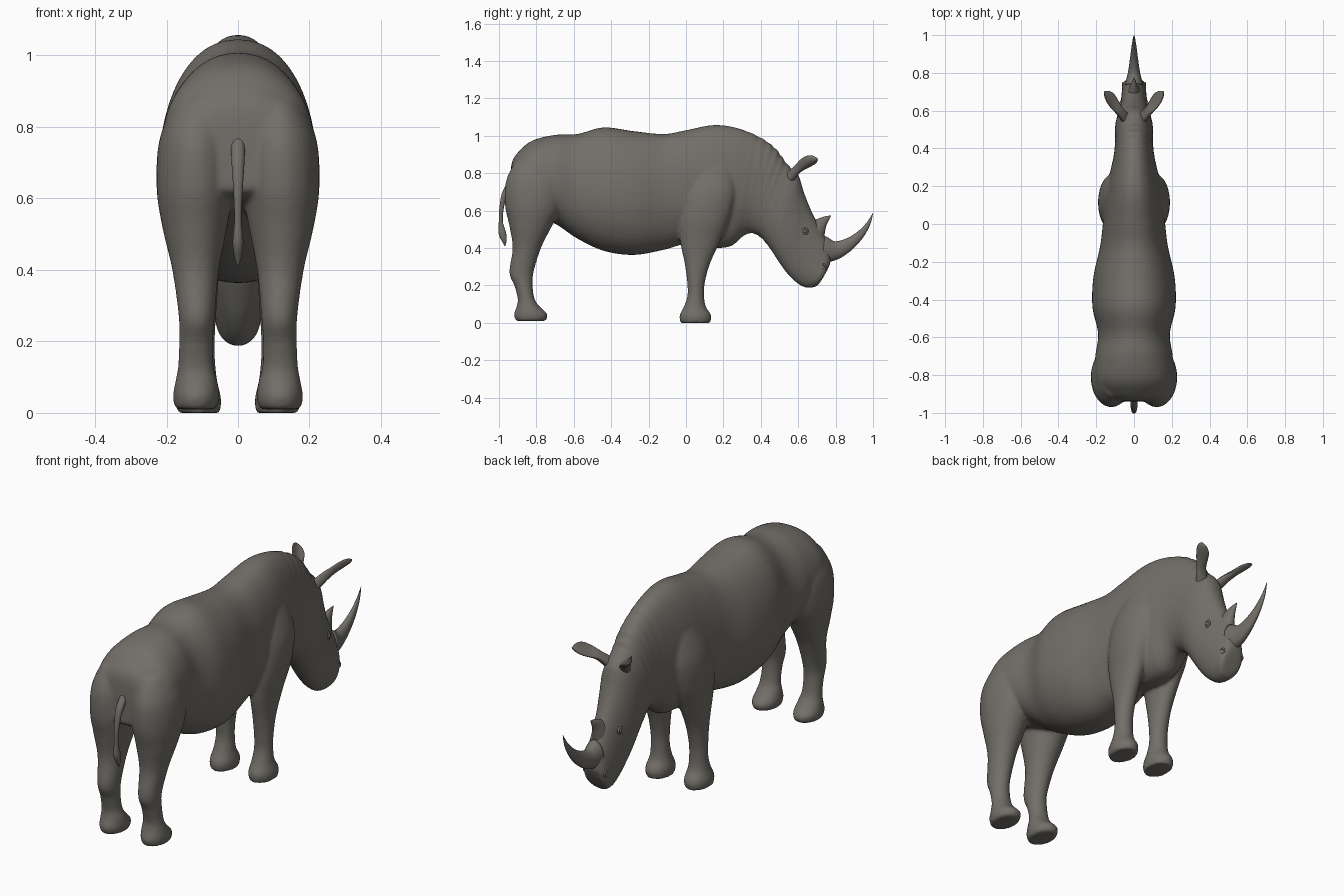
import bpy, bmesh
from math import sin, cos, pi
from mathutils import Vector

if "Cube" in bpy.data.objects:
    bpy.data.objects.remove(bpy.data.objects["Cube"], do_unlink=True)

HIDE = (0.17, 0.158, 0.14, 1)
hide = bpy.data.materials.new("grey brown hide")
hide.use_nodes = True
hide.diffuse_color = HIDE
hide.node_tree.nodes["Principled BSDF"].inputs["Base Color"].default_value = HIDE


def spline(rows, steps):
    """Catmull-Rom interpolation of rows of numbers."""
    out = []
    last = len(rows) - 1
    for i in range(last):
        a, b, c, d = (rows[max(0, min(last, i + k))] for k in (-1, 0, 1, 2))
        for s in range(steps):
            t = s / steps
            out.append([0.5 * (2 * q + (r - p) * t + (2 * p - 5 * q + 4 * r - w) * t ** 2
                               + (3 * q - p - 3 * r + w) * t ** 3)
                        for p, q, r, w in zip(a, b, c, d)])
    return out + [list(rows[-1])]


def loft(bm, rings):
    """Skin a list of point rings and cap both ends."""
    loops = [[bm.verts.new(p) for p in ring] for ring in rings]
    n = len(loops[0])
    for a, b in zip(loops, loops[1:]):
        for i in range(n):
            j = (i + 1) % n
            bm.faces.new((a[i], a[j], b[j], b[i]))
    bm.faces.new(loops[0])
    bm.faces.new(loops[-1][::-1])


def angles(n):
    return [2 * pi * i / n for i in range(n)]


def tube(bm, rows, ref, steps=5, n=20, cup=0.0):
    """Loft rows of x, y, z, half width, half thickness along their own path."""
    rows = spline(rows, steps)
    rings = []
    for i, (x, y, z, w, t) in enumerate(rows):
        tan = Vector(rows[min(i + 1, len(rows) - 1)][:3]) - Vector(rows[max(i - 1, 0)][:3])
        tan.normalize()
        side = (ref - tan * ref.dot(tan)).normalized()
        up = tan.cross(side)
        rings.append([Vector((x, y, z)) + side * w * cos(a)
                      + up * (t * sin(a) + cup * w * cos(a) ** 2) for a in angles(n)])
    loft(bm, rings)


def finish(name, bm):
    bmesh.ops.recalc_face_normals(bm, faces=bm.faces)
    mesh = bpy.data.meshes.new(name)
    bm.to_mesh(mesh)
    bm.free()
    mesh.materials.append(hide)
    mesh.shade_smooth()
    obj = bpy.data.objects.new(name, mesh)
    bpy.context.collection.objects.link(obj)
    return obj


# Torso, neck and head: top y, top z, bottom y, bottom z, half width
trunk = [
    (-.94, .76, -.94, .64, .05), (-.93, .86, -.935, .62, .13), (-.89, .92, -.9, .6, .18),
    (-.82, .975, -.82, .58, .21), (-.7, 1.005, -.7, .53, .205), (-.58, 1.01, -.58, .45, .19),
    (-.44, 1.045, -.44, .385, .22), (-.28, 1.025, -.28, .363, .215), (-.12, 1.01, -.12, .39, .18),
    (0, 1.03, 0, .42, .165), (.15, 1.058, .14, .4, .15), (.28, 1.04, .24, .41, .13),
    (.4, .99, .3, .46, .11), (.48, .93, .34, .48, .102), (.54, .85, .39, .465, .1),
    (.6, .79, .44, .41, .1), (.63, .7, .5, .32, .09), (.67, .6, .54, .265, .078),
    (.72, .5, .585, .22, .07), (.76, .42, .635, .19, .065), (.775, .34, .69, .192, .062),
    (.755, .28, .72, .22, .045)]

body = bmesh.new()
rings = []
for i, (ty, tz, by, bz, hw) in enumerate(spline(trunk, 8)):
    # Skin folds ripple over the neck
    k = i / 8
    fold = 1 + 0.022 * sin(2 * pi * k * 2) * max(0, 1 - abs(k - 13.4) / 2.4)
    top, bot = Vector((0, ty, tz)), Vector((0, by, bz))
    mid = bot.lerp(top, 0.45)
    ring = []
    for a in angles(48):
        c, s = cos(a), sin(a)
        x = hw * abs(c) ** 0.9 * (1 if c > 0 else -1)
        p = mid + ((top - mid) * s if s > 0 else (mid - bot) * s)
        ring.append(mid + (p + Vector((x, 0, 0)) - mid) * fold)
    rings.append(ring)
loft(body, rings)

# Legs: z, back y, front y, inner x, outer x
hind_leg = [
    (.01, -.91, -.75, .06, .175), (.045, -.92, -.74, .052, .182), (.09, -.905, -.785, .058, .175),
    (.13, -.9, -.81, .068, .168), (.2, -.918, -.82, .07, .165), (.27, -.945, -.815, .065, .166),
    (.4, -.927, -.775, .053, .184), (.52, -.945, -.715, .03, .212), (.63, -.968, -.66, .012, .228),
    (.76, -.962, -.65, .015, .221), (.87, -.91, -.68, .03, .18)]
front_leg = [
    (0, -.03, .13, .05, .17), (.04, -.035, .135, .047, .173), (.09, -.01, .105, .058, .16),
    (.15, .008, .097, .064, .154), (.22, .006, .102, .064, .154), (.32, -.008, .13, .058, .158),
    (.44, -.032, .185, .05, .17), (.56, -.033, .235, .045, .188), (.7, -.01, .265, .04, .185),
    (.84, .03, .25, .04, .14)]
for side in (1, -1):
    for leg in (hind_leg, front_leg):
        loft(body, [[Vector((side * ((x0 + x1) / 2 + (x1 - x0) / 2 * cos(a)),
                             (y0 + y1) / 2 + (y1 - y0) / 2 * sin(a), z)) for a in angles(28)]
                    for z, y0, y1, x0, x1 in spline(leg, 5)])

# Blend torso, head and legs into one skin
obj = finish("body", body)
remesh = obj.modifiers.new("skin", "REMESH")
remesh.mode = "VOXEL"
remesh.voxel_size = 0.009
remesh.use_smooth_shade = True
soften = obj.modifiers.new("soften", "SMOOTH")
soften.factor = 0.5
soften.iterations = 5

# Horns: y, z, radius
X = Vector((1, 0, 0))
horns = {
    "front_horn": [(.735, .39, .075), (.8, .388, .05), (.87, .42, .034), (.93, .47, .022),
                   (.975, .53, .011), (1, .587, .001)],
    "rear_horn": [(.69, .49, .06), (.722, .53, .034), (.75, .555, .017), (.776, .574, .001)]}
for name, path in horns.items():
    bm = bmesh.new()
    tube(bm, [(0, y, z, r * 0.65, r) for y, z, r in path], X)
    finish(name, bm)

# Tail with a tufted end
bm = bmesh.new()
tube(bm, [(0, -.92, .76, .02, .02), (0, -.965, .7, .018, .016), (0, -.985, .62, .013, .012),
          (0, -.99, .54, .01, .011), (0, -.982, .48, .015, .02), (0, -.972, .44, .011, .013),
          (0, -.968, .412, .002, .002)], X)
finish("tail", bm)

# Cupped ears
ear = [(.045, .555, .77, .03, .025), (.08, .595, .815, .024, .02), (.11, .63, .84, .034, .012),
       (.135, .665, .86, .036, .01), (.15, .69, .873, .022, .008), (.156, .702, .88, .003, .003)]
for name, side in (("left_ear", 1), ("right_ear", -1)):
    bm = bmesh.new()
    tube(bm, [(side * x, y, z, w, t) for x, y, z, w, t in ear],
         Vector((side * 0.5, -0.6, 0.6)), cup=-0.45 * side)
    finish(name, bm)

# Eyes with lids, and nostril rims
for label, side in (("left", 1), ("right", -1)):
    for part, spot, r in (("eye", (.069, .635, .49), .014), ("nostril", (.058, .735, .3), .012)):
        spot = Vector((side * spot[0], spot[1], spot[2]))
        bpy.ops.mesh.primitive_torus_add(location=spot, rotation=(0, pi / 2, 0), major_radius=r,
                                         minor_radius=r * 0.4, major_segments=20, minor_segments=8)
        rim = bpy.context.object
        rim.name = label + "_" + part + "_rim"
        rim.data.materials.append(hide)
        rim.data.shade_smooth()
    bm = bmesh.new()
    bmesh.ops.create_uvsphere(bm, u_segments=16, v_segments=10, radius=0.012)
    finish(label + "_eye", bm).location = (side * .067, .635, .49)
